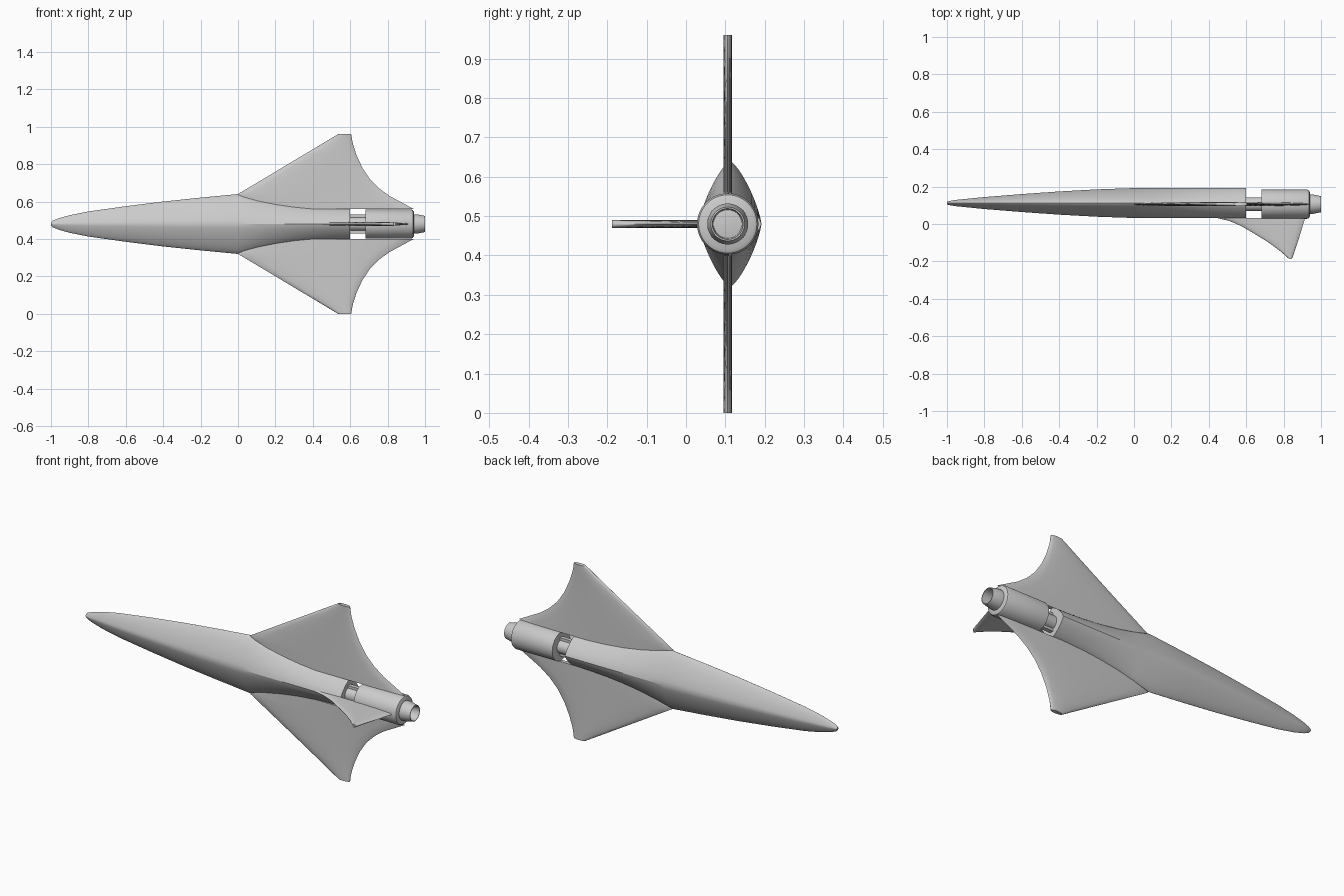
import bpy, bmesh, math
from mathutils import Vector

cube = bpy.data.objects.get("Cube")
if cube:
    bpy.data.objects.remove(cube, do_unlink=True)

grey = bpy.data.materials.new("hull grey")
grey.use_nodes = True
grey.diffuse_color = (0.6, 0.6, 0.6, 1)
grey.node_tree.nodes["Principled BSDF"].inputs["Base Color"].default_value = (0.6, 0.6, 0.6, 1)

AXIS = Vector((0, 0.106, 0.48))


def interp(points, t):
    """Value at t of a piecewise linear profile."""
    for (a, va), (b, vb) in zip(points, points[1:]):
        if t <= b:
            return va + (vb - va) * max(0, t - a) / (b - a)
    return points[-1][1]


def loft(name, rings, close=False, angle=30):
    """Skin a list of closed rings, capping the ends unless it loops round."""
    bm = bmesh.new()
    rows = [[bm.verts.new(p) for p in ring] for ring in rings]
    n = len(rows[0])
    pairs = list(zip(rows, rows[1:])) + ([(rows[-1], rows[0])] if close else [])
    for r, s in pairs:
        for i in range(n):
            j = (i + 1) % n
            bm.faces.new((r[i], r[j], s[j], s[i]))
    if not close:
        bm.faces.new(rows[0])
        bm.faces.new(rows[-1])
    bmesh.ops.recalc_face_normals(bm, faces=bm.faces)
    mesh = bpy.data.meshes.new(name)
    bm.to_mesh(mesh)
    bm.free()
    mesh.materials.append(grey)
    obj = bpy.data.objects.new(name, mesh)
    bpy.context.collection.objects.link(obj)
    bpy.ops.object.select_all(action="DESELECT")
    obj.select_set(True)
    bpy.context.view_layer.objects.active = obj
    bpy.ops.object.shade_smooth_by_angle(angle=math.radians(angle))
    return obj


def turned(name, profile, close=False, sides=48):
    """Round part about the long axis, from (x, radius) points."""
    rings = []
    for x, r in profile:
        rings.append([AXIS + Vector((x, r * math.cos(a), r * math.sin(a)))
                      for a in (math.tau * i / sides for i in range(sides))])
    return loft(name, rings, close)


def fin(name, outward, across, rows, half=0.011, steps=10):
    """Lens-section fin, from (distance from axis, leading x, trailing x) rows."""
    rings = []
    for d, lead, trail in rows:
        ring = []
        for i in range(2 * steps):
            a = math.pi * i / steps
            thick = half * math.copysign(abs(math.sin(a)) ** 0.8, math.sin(a))
            x = (lead + trail) / 2 - (trail - lead) / 2 * math.cos(a)
            ring.append(AXIS + outward * d + across * thick + Vector((x, 0, 0)))
        rings.append(ring)
    return loft(name, rings, angle=40)


# Fuselage: creased along both sides, rounded above and below
tall = [(-1, 0.006), (-0.99, 0.018), (-0.96, 0.03), (-0.9, 0.047), (-0.8, 0.067), (-0.6, 0.095),
        (-0.4, 0.12), (-0.2, 0.141), (0, 0.16), (0.1, 0.134), (0.2, 0.114),
        (0.3, 0.099), (0.4, 0.089), (0.5, 0.083), (0.6, 0.08)]
wide = [(-1, 0.008), (-0.97, 0.015), (-0.8, 0.032), (-0.6, 0.048), (-0.4, 0.062), (-0.2, 0.073),
        (0, 0.08), (0.6, 0.08)]
rings = []
for x, b in tall:
    a, ring = interp(wide, x), []
    for i in range(48):
        u = math.sin(math.tau * i / 48)
        c = math.cos(math.tau * i / 48)
        dy = a * max(0, 1 - abs(u) ** 1.3) ** 0.75
        ring.append((x, 0.112 + math.copysign(dy, c), AXIS.z + b * u))
    rings.append(ring)
loft("fuselage", rings, angle=25)

# Upper and lower main fins
lead = [(0.08, 0.06), (0.16, 0.0), (0.48, 0.535)]
trail = [(0.08, 0.94), (0.115, 0.875), (0.15, 0.81), (0.19, 0.755), (0.24, 0.705),
         (0.3, 0.665), (0.37, 0.633), (0.43, 0.614), (0.48, 0.605)]
spans = sorted({d for d, _ in lead + trail})
rows = [(d, interp(lead, d), interp(trail, d)) for d in spans]
for name, side in (("upper_fin", 1), ("lower_fin", -1)):
    fin(name, Vector((0, 0, side)), Vector((0, 1, 0)), rows)

# Small front fin
fin("front_fin", Vector((0, -1, 0)), Vector((0, 0, 1)),
    [(0.073, 0.44, 0.915), (0.09, 0.51, 0.91), (0.115, 0.57, 0.902), (0.15, 0.63, 0.892),
     (0.205, 0.72, 0.875), (0.25, 0.78, 0.86), (0.28, 0.815, 0.85), (0.294, 0.83, 0.842)],
    half=0.01)

# Engine with its connecting rod and struts
turned("engine_rod", [(0.58, 0.037), (0.7, 0.037)])
for name, side in (("upper_strut", 1), ("lower_strut", -1)):
    z = 0.043 * side
    loft(name, [[AXIS + Vector((x, y, z + h)) for y, h in
                 ((-0.011, -0.007), (0.011, -0.007), (0.011, 0.007), (-0.011, 0.007))]
                for x in (0.58, 0.7)])
turned("engine_body", [(0.683, 0.078), (0.925, 0.078), (0.935, 0.074), (0.94, 0.065)])
turned("nozzle", [(0.93, 0.052), (0.955, 0.052), (1, 0.043), (1, 0.039), (0.945, 0.036),
                  (0.93, 0.036)], close=True)
